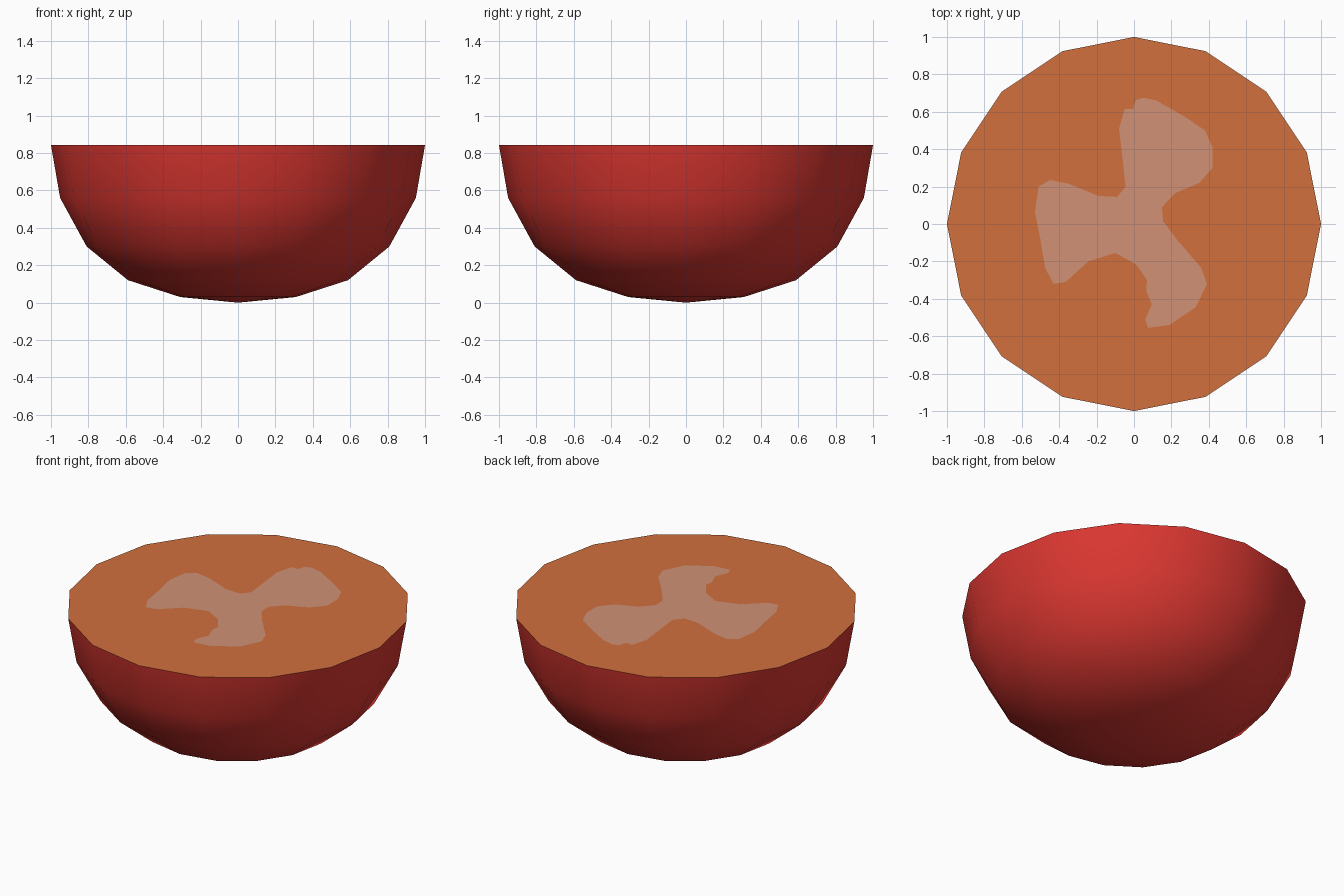
import bpy, bmesh, math

if "Cube" in bpy.data.objects:
    bpy.data.objects.remove(bpy.data.objects["Cube"])

SIDES = 16
TOP = 0.843


def linear(c):
    c /= 255
    return c / 12.92 if c <= 0.04045 else ((c + 0.055) / 1.055) ** 2.4


def material(name, *rgb):
    m = bpy.data.materials.new(name)
    m.diffuse_color = (*[linear(c) for c in rgb], 1)
    m.use_nodes = True
    m.node_tree.nodes["Principled BSDF"].inputs["Base Color"].default_value = m.diffuse_color
    return m


def finish(bm, name, mat, smooth=False):
    for f in bm.faces:
        f.smooth = smooth
    mesh = bpy.data.meshes.new(name)
    bm.to_mesh(mesh)
    bm.free()
    mesh.materials.append(mat)
    obj = bpy.data.objects.new(name, mesh)
    bpy.context.collection.objects.link(obj)


def ring(bm, r, z):
    return [bm.verts.new((r * math.cos(i * math.tau / SIDES),
                          r * math.sin(i * math.tau / SIDES), z)) for i in range(SIDES)]


def loop_edges(bm, verts):
    return [bm.edges.new((a, b)) for a, b in zip(verts, verts[1:] + verts[:1])]


def fill_flat(bm, edges):
    # Triangulate flat outlines, with all faces turned up
    bmesh.ops.triangle_fill(bm, edges=edges, use_beauty=True, normal=(0, 0, 1))
    bm.normal_update()
    for f in bm.faces:
        if f.normal.z < 0:
            f.normal_flip()


red = material("skin red", 220, 55, 49)
orange = material("flesh orange", 209, 112, 61)
pink = material("core pink", 209, 145, 118)

# Rounded skin: rings from the bottom point up to the cut
bm = bmesh.new()
profile = [(0.309, 0.03), (0.588, 0.12), (0.809, 0.30), (0.951, 0.56), (1.0, TOP)]
rings = [ring(bm, r, z) for r, z in profile]
bottom = bm.verts.new((0, 0, 0))
for i in range(SIDES):
    j = (i + 1) % SIDES
    bm.faces.new((bottom, rings[0][j], rings[0][i]))
    for a, b in zip(rings, rings[1:]):
        bm.faces.new((a[i], a[j], b[j], b[i]))
finish(bm, "skin", red, smooth=True)

# Outline of the three-armed core on the cut face
core = [(0.01, 0.663), (0.05, 0.675), (0.12, 0.66), (0.27, 0.575), (0.38, 0.50), (0.42, 0.41),
        (0.42, 0.30), (0.35, 0.22), (0.22, 0.165), (0.15, 0.09), (0.155, 0.015),
        (0.235, -0.09), (0.36, -0.235), (0.39, -0.32), (0.33, -0.445), (0.19, -0.54),
        (0.075, -0.555), (0.06, -0.51), (0.095, -0.43), (0.065, -0.355), (0.07, -0.30),
        (0.01, -0.215), (-0.10, -0.155), (-0.245, -0.20), (-0.365, -0.31),
        (-0.43, -0.32), (-0.475, -0.235), (-0.50, -0.085), (-0.53, 0.065),
        (-0.51, 0.20), (-0.45, 0.235), (-0.35, 0.215), (-0.19, 0.15), (-0.09, 0.145),
        (-0.045, 0.20), (-0.06, 0.34), (-0.08, 0.51), (-0.05, 0.615), (-0.005, 0.615)]

# Flesh: the cut face with a core-shaped hole
bm = bmesh.new()
edges = loop_edges(bm, ring(bm, 1.0, TOP))
edges += loop_edges(bm, [bm.verts.new((x, y, TOP)) for x, y in core])
fill_flat(bm, edges)
finish(bm, "flesh", orange)

# Core: fills the hole
bm = bmesh.new()
fill_flat(bm, loop_edges(bm, [bm.verts.new((x, y, TOP)) for x, y in core]))
finish(bm, "core", pink)
